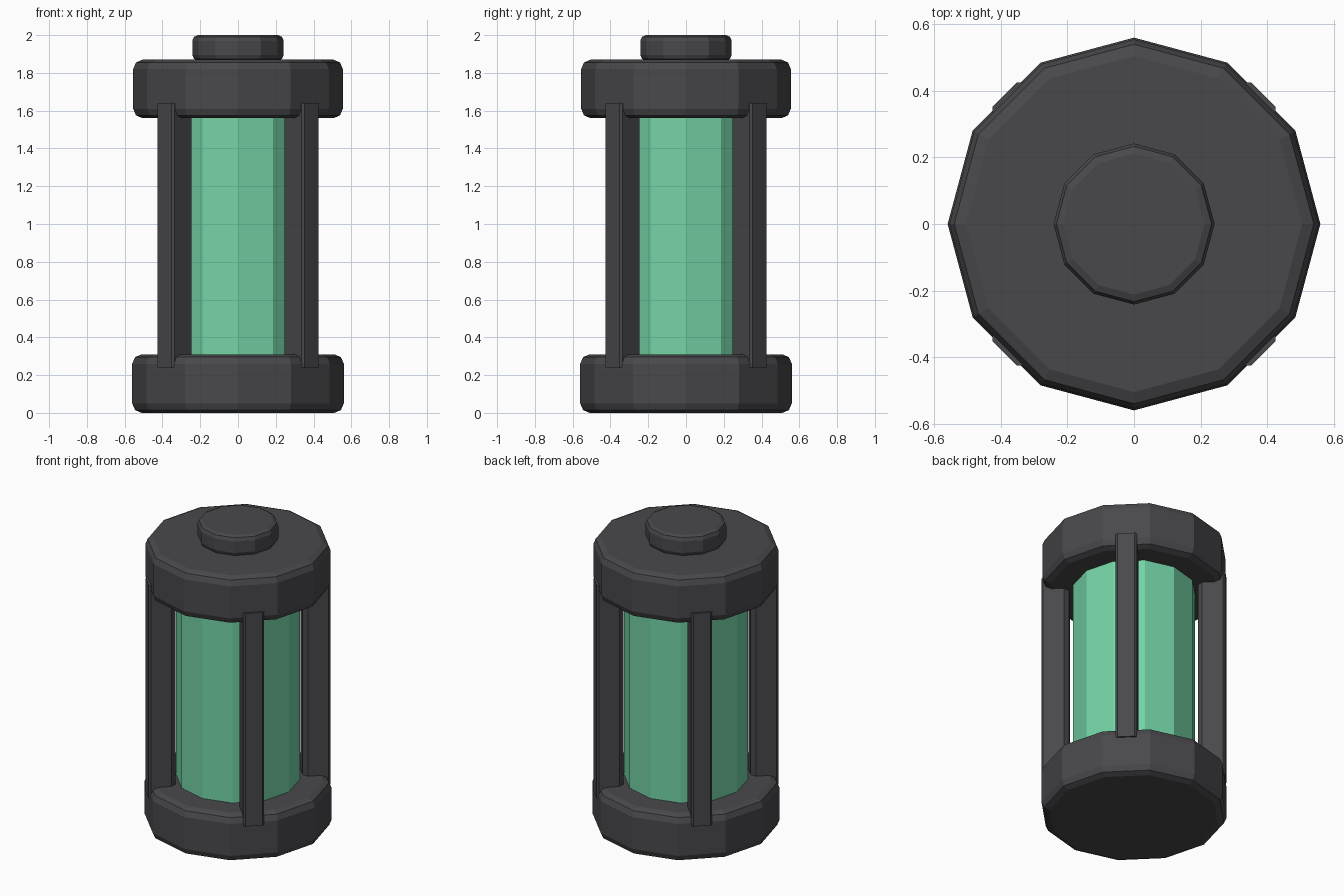
import bpy, bmesh, math
from mathutils import Matrix

if "Cube" in bpy.data.objects:
    bpy.data.objects.remove(bpy.data.objects["Cube"])


def material(name, rgb):
    m = bpy.data.materials.new(name)
    m.diffuse_color = (*rgb, 1)
    m.use_nodes = True
    m.node_tree.nodes["Principled BSDF"].inputs["Base Color"].default_value = m.diffuse_color
    return m


DARK = material("dark_grey", (0.066, 0.065, 0.072))
GREEN = material("mint_green", (0.175, 0.65, 0.38))


def finish(bm, name, mat):
    bmesh.ops.recalc_face_normals(bm, faces=bm.faces)
    me = bpy.data.meshes.new(name)
    bm.to_mesh(me)
    bm.free()
    me.materials.append(mat)
    ob = bpy.data.objects.new(name, me)
    bpy.context.collection.objects.link(ob)
    return ob


def lathe(name, profile, mat, sides=12):
    """Closed faceted solid from (radius, z) points, with flat ends."""
    bm = bmesh.new()
    rings = []
    for r, z in profile:
        rings.append([bm.verts.new((r * math.cos(a), r * math.sin(a), z))
                      for a in (math.tau * i / sides for i in range(sides))])
    for lo, hi in zip(rings, rings[1:]):
        for i in range(sides):
            j = (i + 1) % sides
            bm.faces.new((lo[i], lo[j], hi[j], hi[i]))
    bm.faces.new(rings[0][::-1])
    bm.faces.new(rings[-1])
    return finish(bm, name, mat)


def rounded_disc(name, r, z0, z1, b):
    # two-step rounded rim, mirrored top and bottom
    rim = [(r - b, 0), (r - 0.3 * b, 0.3 * b), (r, b)]
    profile = [(x, z0 + h) for x, h in rim] + [(x, z1 - h) for x, h in reversed(rim)]
    return lathe(name, profile, DARK)


def post(name, angle):
    # bar with softened corners, reaching into both caps
    half, inner, outer, ci, co = 0.064, 0.385, 0.55, 0.028, 0.012
    side = [(inner, half - ci), (inner + ci, half), (outer - co, half), (outer, half - co)]
    outline = side + [(u, -v) for u, v in reversed(side)]
    bm = bmesh.new()
    face = bm.faces.new([bm.verts.new((u, v, 0.24)) for u, v in outline])
    ext = bmesh.ops.extrude_face_region(bm, geom=[face])
    top = [v for v in ext["geom"] if isinstance(v, bmesh.types.BMVert)]
    bmesh.ops.translate(bm, verts=top, vec=(0, 0, 1.40))
    bm.transform(Matrix.Rotation(angle, 4, "Z"))
    return finish(bm, name, DARK)


# end caps and top knob
rounded_disc("bottom_cap", 0.56, 0.0, 0.31, 0.05)
rounded_disc("top_cap", 0.555, 1.56, 1.87, 0.05)
rounded_disc("top_knob", 0.242, 1.865, 2.0, 0.03)

# glowing core tube
lathe("core_tube", [(0.37, 0.28), (0.37, 1.59)], GREEN)

# four posts on the diagonals
for k in range(4):
    post(f"post_{k + 1}", math.radians(45 + 90 * k))
